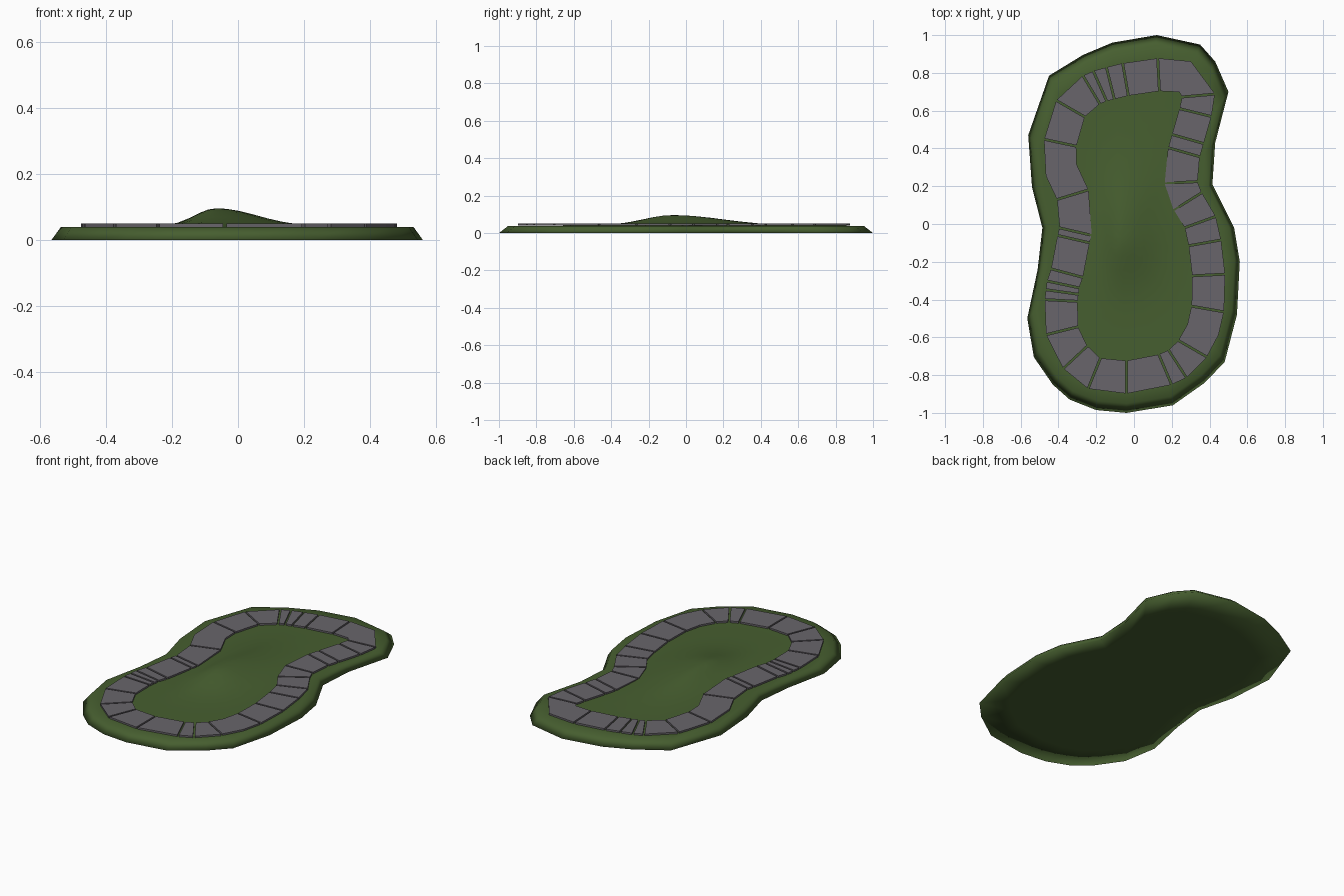
import bpy, bmesh
from math import cos, sin, radians, exp
from mathutils import Vector

cube = bpy.data.objects.get("Cube")
if cube:
    bpy.data.objects.remove(cube, do_unlink=True)


def make_material(name, color):
    mat = bpy.data.materials.new(name)
    mat.use_nodes = True
    mat.diffuse_color = color
    bsdf = next(n for n in mat.node_tree.nodes if n.type == 'BSDF_PRINCIPLED')
    bsdf.inputs["Base Color"].default_value = color
    bsdf.inputs["Roughness"].default_value = 0.9
    return mat


def make_object(name, bm, mat, smooth=False):
    bmesh.ops.recalc_face_normals(bm, faces=bm.faces)
    mesh = bpy.data.meshes.new(name)
    bm.to_mesh(mesh)
    bm.free()
    mesh.materials.append(mat)
    for face in mesh.polygons:
        face.use_smooth = smooth
    obj = bpy.data.objects.new(name, mesh)
    bpy.context.scene.collection.objects.link(obj)


grass = make_material("grass green", (0.062, 0.113, 0.029, 1))
stone = make_material("paving grey", (0.14, 0.13, 0.147, 1))

RIM_HEIGHT, RIM_SCALE = 0.039, 0.95
STONE_BOTTOM, STONE_TOP = 0.04, 0.05
HALF_WIDTH, HALF_GAP = 0.087, 0.005
PEAK = Vector((-0.065, -0.07))

# Island outline at the ground, clockwise from the back
outline = [Vector(p) for p in (
    (.12, 1), (.35, .95), (.43, .86), (.5, .7), (.43, .43), (.415, .21),
    (.53, -.02), (.56, -.2), (.545, -.48), (.48, -.73), (.375, -.84),
    (.205, -.96), (-.04, -1), (-.2, -.985), (-.34, -.93), (-.43, -.85),
    (-.53, -.705), (-.565, -.5), (-.51, -.24), (-.485, -.02), (-.54, .195),
    (-.56, .47), (-.45, .785), (-.27, .895), (-.115, .96))]


def ground_height(p):
    """Flat lawn with one lopsided mound."""
    d = p - PEAK
    wide = 0.068 if d.x < 0 else 0.125
    deep = 0.16 if d.y < 0 else 0.27
    return RIM_HEIGHT + 0.057 * exp(-((d.x / wide) ** 2 + (d.y / deep) ** 2) / 2)


# Grass island: flat underside, sloping edge, then rings closing on the mound
bm = bmesh.new()
rim = [p * RIM_SCALE for p in outline]
rings = []
for fraction in (0.4, 0.8, 1):
    ring = [PEAK.lerp(p, fraction) for p in outline]
    rings.append([bm.verts.new((q.x, q.y, 0)) for q in ring])
for fraction in (1, 0.92, 0.7, 0.56, 0.46, 0.37, 0.28, 0.2, 0.12, 0.06):
    ring = [PEAK.lerp(p, fraction) for p in rim]
    rings.append([bm.verts.new((q.x, q.y, ground_height(q))) for q in ring])
count = len(outline)
for low, high in zip(rings, rings[1:]):
    for i in range(count):
        j = (i + 1) % count
        bm.faces.new((low[j], low[i], high[i], high[j]))
for ring, height in ((rings[0], 0), (rings[-1], ground_height(PEAK))):
    middle = bm.verts.new((PEAK.x, PEAK.y, height))
    for i in range(count):
        bm.faces.new((ring[(i + 1) % count], ring[i], middle))
make_object("grass_island", bm, grass, smooth=True)

# Path stations: centre and the outward angle; a bend has no joint
stations = [
    (.13, .79, 93), (.27, .78, 69), (.34, .68, 5), (.325, .59, -14),
    (.285, .45, -16), (.265, .38, -16), (.25, .22, 3), (.285, .12, 32),
    (.35, .01, 20), (.375, -.1, 10), (.395, -.27, 3), (.39, -.45, -10),
    (.365, -.56, -18), (.31, -.66, -30), (.23, -.74, -57), (.165, -.77, -67),
    (-.04, -.81, -90), (-.21, -.79, -112), (-.31, -.705, -137),
    (-.38, -.565, 194), (-.385, -.405, 177), (-.38, -.36, 172),
    (-.375, -.32, 168), (-.355, -.26, 165), (-.32, -.08, 167),
    (-.31, -.04, 167), (-.325, .155, 197), (-.385, .285, 200),
    (-.39, .43, 168), (-.335, .61, 150), (-.225, .71, 121),
    (-.18, .73, 114), (-.125, .745, 104), (-.045, .765, 100)]
bends = {1, 12, 27}


def edge_pair(index, side):
    """Outer and inner path corners, moved off the joint to one side."""
    x, y, angle = stations[index % len(stations)]
    out = Vector((cos(radians(angle)), sin(radians(angle))))
    along = Vector((out.y, -out.x))
    centre = Vector((x, y)) + along * side * HALF_GAP
    return centre + out * HALF_WIDTH, centre - out * HALF_WIDTH


# Paving slabs, one closed block between each two joints
bm = bmesh.new()
start = 0
while start < len(stations):
    end = start + 1
    while end in bends:
        end += 1
    pairs = [edge_pair(start, 1)]
    pairs += [edge_pair(i, 0) for i in range(start + 1, end)]
    pairs.append(edge_pair(end, -1))
    loop = [a for a, b in pairs] + [b for a, b in reversed(pairs)]
    upper = [bm.verts.new((p.x, p.y, STONE_TOP)) for p in loop]
    lower = [bm.verts.new((p.x, p.y, STONE_BOTTOM)) for p in loop]
    bm.faces.new(upper)
    bm.faces.new(list(reversed(lower)))
    for i in range(len(loop)):
        j = (i + 1) % len(loop)
        bm.faces.new((upper[j], upper[i], lower[i], lower[j]))
    start = end
make_object("paving_path", bm, stone)
